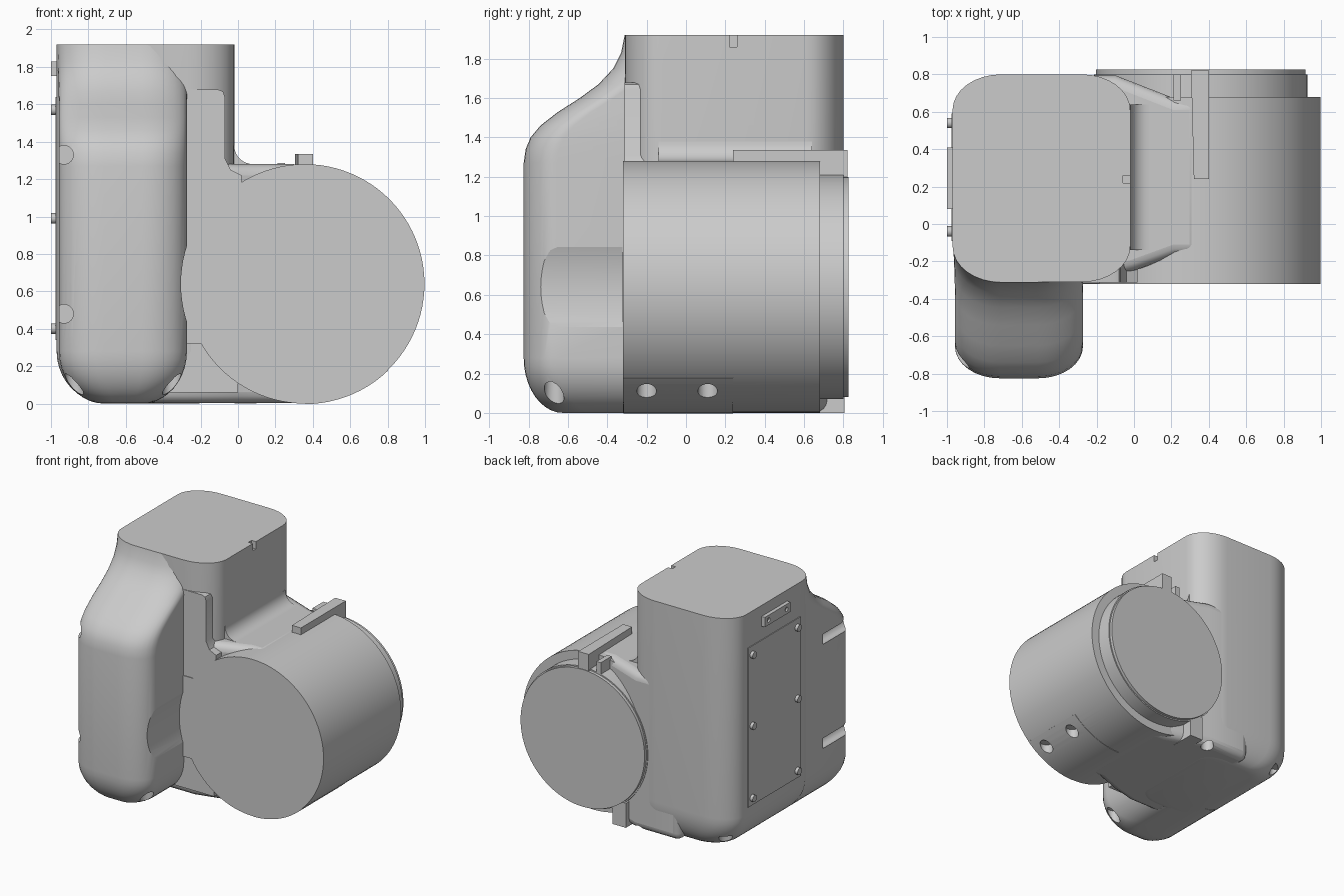
import bpy, bmesh, math
from mathutils import Vector

cube = bpy.data.objects.get("Cube")
if cube:
    bpy.data.objects.remove(cube)

grey = bpy.data.materials.new("plain_grey")
grey.use_nodes = True
grey.diffuse_color = (0.6, 0.6, 0.6, 1)
grey.node_tree.nodes["Principled BSDF"].inputs["Base Color"].default_value = (0.6, 0.6, 0.6, 1)


def finish(name, bm, smooth=True):
    bmesh.ops.recalc_face_normals(bm, faces=bm.faces)
    me = bpy.data.meshes.new(name)
    bm.to_mesh(me)
    bm.free()
    ob = bpy.data.objects.new(name, me)
    bpy.context.collection.objects.link(ob)
    me.materials.append(grey)
    return shade(ob) if smooth else ob


def shade(ob):
    bpy.ops.object.select_all(action='DESELECT')
    ob.select_set(True)
    bpy.context.view_layer.objects.active = ob
    bpy.ops.object.shade_smooth_by_angle(angle=math.radians(32))
    return ob


def loft(name, rings):
    bm = bmesh.new()
    rows = [[bm.verts.new(p) for p in r] for r in rings]
    n = len(rows[0])
    for lo, hi in zip(rows, rows[1:]):
        for i in range(n):
            j = (i + 1) % n
            bm.faces.new((lo[i], lo[j], hi[j], hi[i]))
    bm.faces.new(rows[0])
    bm.faces.new(rows[-1])
    return finish(name, bm)


def prism(name, pts, axis, a, b):
    """Extrude a 2D outline along an axis; outline uses the other two axes in order."""
    def at(p, d):
        v = list(p)
        v.insert("xyz".index(axis), d)
        return v
    return loft(name, [[at(p, a) for p in pts], [at(p, b) for p in pts]])


def circle(u, v, r, n=32):
    return [(u + r * math.cos(math.tau * i / n), v + r * math.sin(math.tau * i / n)) for i in range(n)]


def rect(u0, u1, v0, v1):
    return [(u0, v0), (u1, v0), (u1, v1), (u0, v1)]


def corner(cx, cy, a, b, start, n=8):
    return [(cx + a * math.cos(t), cy + b * math.sin(t))
            for t in (start + math.pi / 2 * i / n for i in range(n + 1))]


def cut(ob, cutters):
    for c in cutters:
        c.hide_render = True
        m = ob.modifiers.new("cut", 'BOOLEAN')
        m.object, m.solver = c, 'EXACT'
        bpy.context.view_layer.objects.active = ob
        bpy.ops.object.modifier_apply(modifier=m.name)
    shade(ob)


def drill(points, bottom, top, r=0.05):
    return [prism("drill", circle(x, y, r, 24), 'z', bottom, top) for x, y in points]


def discard(cutters):
    for c in cutters:
        bpy.data.objects.remove(c)


# Upright housing with elliptical corners and a rounded underside
def column_ring(z, k):
    x0, x1, y0, y1 = -0.97 + 0.27 * k, -0.02 - 0.2 * k, -0.31 + 0.15 * k, 0.8 - 0.15 * k
    a, b = 0.26 * (1 - 0.4 * k), 0.19 * (1 - 0.4 * k)
    h = math.pi / 2
    pts = (corner(x1 - a, y1 - b, a, b, 0) + corner(x0 + a, y1 - b, a, b, h)
           + corner(x0 + a, y0 + b, a, b, 2 * h) + corner(x1 - a, y0 + b, a, b, 3 * h))
    return [(x, y, z) for x, y in pts]


arc = [math.pi / 2 * i / 10 for i in range(11)]
rings = [column_ring(0.28 * (1 - math.cos(t)), 1 - math.sin(t)) for t in arc]
column = loft("main_housing", rings + [column_ring(1.92, 0)])


# Front bulge flowing up into the housing
def bulge_ring(z, front, hw, a, b, cx=-0.615):
    x0, x1 = cx - hw, cx + hw
    pts = (corner(x0 + a, front + b, a, b, math.pi)
           + corner(x1 - a, front + b, a, b, 1.5 * math.pi) + [(x1, 0), (x0, 0)])
    return [(x, y, z) for x, y in pts]


rings = []
for t in arc:
    k = 1 - math.sin(t)
    hw = 0.342 - 0.24 * k
    rings.append(bulge_ring(0.28 * (1 - math.cos(t)), -0.825 + 0.2 * k, hw, 0.7 * hw, 0.17))
for z, f in ((1.27, -.825), (1.34, -.815), (1.4, -.79), (1.46, -.74), (1.53, -.65), (1.6, -.54),
             (1.67, -.445), (1.75, -.37), (1.83, -.33), (1.92, -.312)):
    k = max(0, (z - 1.6) / 0.32)
    rings.append(bulge_ring(z, f, 0.342 + 0.012 * k, 0.24 + 0.02 * k, 0.17 + 0.02 * k))
bulge = loft("front_bulge", rings)

# Barrel with a stepped rear cover
CX, CZ = 0.357, 0.64
barrel = prism("barrel", circle(CX, CZ, 0.64, 96), 'y', -0.32, 0.68)
prism("barrel_rear_step", circle(CX, CZ, 0.57, 96), 'y', 0.66, 0.8)
prism("barrel_rear_disc", circle(CX, CZ, 0.56, 96), 'y', 0.8, 0.825)

# Web joining housing and barrel, with a fillet on top
web = prism("joining_web", [(-0.5, -0.3), (-0.2, -0.3), (0, -0.25), (0.22, -0.17), (CX, -0.17),
                            (CX, 0.67), (0.22, 0.67), (-0.1, 0.795), (-0.5, 0.795)], 'z', 0.003, 1.28)
bev = web.modifiers.new("soft_edges", 'BEVEL')
bev.width, bev.segments = 0.06, 4
bev.limit_method, bev.angle_limit = 'ANGLE', math.radians(60)
bpy.context.view_layer.objects.active = web
bpy.ops.object.modifier_apply(modifier=bev.name)
fillet = [(-0.1, 1.25), (0.08, 1.25)] + [
    (0.08 - 0.1 * math.sin(t), 1.38 - 0.1 * math.cos(t)) for t in arc] + [(-0.1, 1.38)]
prism("web_fillet", fillet, 'y', -0.14, 0.64)

# Front corner flange and tie plate
flange = [(-0.4, 0.98), (-0.1, 0.98), (0.02, 1.1), (0.02, 1.22), (-0.04, 1.25), (-0.07, 1.31),
          (-0.07, 1.64), (-0.08, 1.67), (-0.11, 1.68), (-0.4, 1.68)]
prism("corner_flange", flange, 'y', -0.312, -0.16)
prism("tie_plate", rect(-0.4, 0, 0.32, 0.98), 'y', -0.318, -0.1)
prism("lower_tie", rect(-0.4, 0, 0.06, 0.32), 'y', -0.308, -0.1)

# Barrel relief and screw bores
relief = [prism("relief", circle(CX, CZ, 0.662, 96), 'y', -1, -0.322)]
bores = [prism("bore", circle(-0.93, z, 0.05, 24), 'y', -0.9, -0.4) for z in (0.48, 1.33)]
feet = drill([(-0.875, -0.67), (-0.355, -0.67)], -0.1, 0.17)
cut(bulge, relief + bores + feet)
lower = drill([(-0.85, 0.7), (-0.12, 0.74)], -0.1, 0.12)
notch = [prism("notch", rect(-0.06, 0.02, 0.22, 0.26), 'z', 1.86, 2)]
cut(column, lower + notch)
cut(web, lower)
side = drill([(0.72, -0.2), (0.72, 0.11)], -0.1, 0.155)

# Curved lower cover plate flush on the barrel
span = [math.radians(-90 + 4 * i) for i in range(12)]
cover = [(CX + r * math.cos(t), CZ + r * math.sin(t))
         for r, row in ((0.643, span), (0.6, span[::-1])) for t in row]
plate = prism("lower_cover", cover, 'y', -0.318, 0.24)
cut(barrel, side)
cut(plate, side)
discard(relief + bores + feet + lower + notch + side)

# Top rail and rear lugs
rail = loft("top_rail", [[(x, 0.24, z) for x, z in rect(0.32, 0.4, 1.25, 1.335)],
                         [(x, 0.82, z) for x, z in rect(0.305, 0.4, 1.18, 1.335)]])
prism("rear_top_lug", rect(0.21, 0.25, 1.15, 1.285), 'y', 0.66, 0.8)
prism("rear_bottom_lug", rect(-0.02, 0.1, 0, 0.2), 'y', 0.6, 0.805)

# Access panel with screws and a small tag on the left-hand side wall
prism("side_panel", rect(-0.09, 0.59, 0.34, 1.64), 'x', -0.976, -0.96)
for z in (0.4, 0.99, 1.57):
    for y in (-0.04, 0.54):
        prism("panel_screw", circle(y, z, 0.028, 20), 'x', -1, -0.96)
tag = prism("side_tag", rect(0.08, 0.41, 1.75, 1.83), 'x', -1, -0.96)
holes = [prism("tag_hole", circle(y, 1.79, 0.018, 16), 'x', -1.1, -0.985) for y in (0.13, 0.36)]
cut(tag, holes)
discard(holes)
